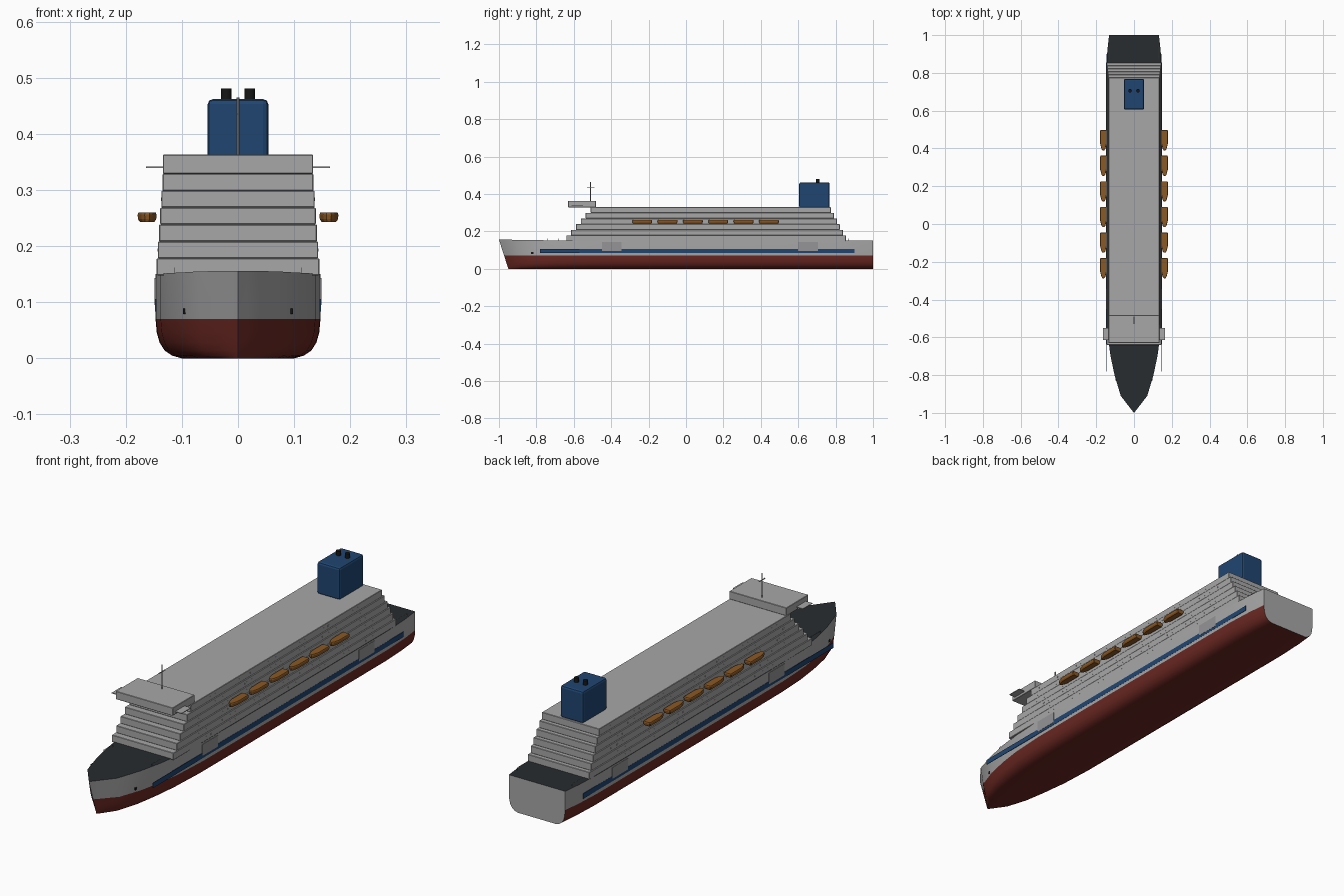
import bpy, bmesh, math
from mathutils import Matrix

if "Cube" in bpy.data.objects:
    bpy.data.objects.remove(bpy.data.objects["Cube"])


def mat(name, rgb):
    m = bpy.data.materials.new(name)
    m.diffuse_color = (*rgb, 1)
    m.use_nodes = True
    m.node_tree.nodes["Principled BSDF"].inputs["Base Color"].default_value = m.diffuse_color
    return m


GREY = mat("paint_grey", (0.39, 0.39, 0.39))
DOOR = mat("door_grey", (0.30, 0.30, 0.31))
RED = mat("antifouling_red", (0.145, 0.021, 0.016))
BLUE = mat("stripe_blue", (0.014, 0.06, 0.165))
ORANGE = mat("boat_orange", (0.26, 0.10, 0.018))
DARK = mat("deck_dark", (0.021, 0.025, 0.028))
BLACK = mat("black", (0.008, 0.008, 0.008))


def finish(bm, name, mats=(GREY,), smooth=None):
    bmesh.ops.recalc_face_normals(bm, faces=bm.faces)
    me = bpy.data.meshes.new(name)
    bm.to_mesh(me)
    bm.free()
    ob = bpy.data.objects.new(name, me)
    bpy.context.collection.objects.link(ob)
    for m in mats:
        me.materials.append(m)
    if smooth:
        bpy.context.view_layer.objects.active = ob
        ob.select_set(True)
        bpy.ops.object.shade_smooth_by_angle(angle=math.radians(smooth))
        ob.select_set(False)
    return ob


def add_box(bm, x0, x1, y0, y1, z0, z1):
    m = Matrix.Translation(((x0 + x1) / 2, (y0 + y1) / 2, (z0 + z1) / 2))
    bmesh.ops.create_cube(bm, size=1, matrix=m @ Matrix.Diagonal((abs(x1 - x0), y1 - y0, z1 - z0, 1)))


def box(name, x0, x1, y0, y1, z0, z1, m=GREY, bevel=0, segs=1):
    bm = bmesh.new()
    add_box(bm, x0, x1, y0, y1, z0, z1)
    if bevel:
        bmesh.ops.bevel(bm, geom=bm.edges[:], offset=bevel, segments=segs, affect='EDGES', profile=0.5)
    return finish(bm, name, [m])


def cyl(name, x, y, z0, z1, r, m=GREY, n=16):
    bm = bmesh.new()
    bmesh.ops.create_cone(bm, cap_ends=True, segments=n, radius1=r, radius2=r, depth=z1 - z0,
                          matrix=Matrix.Translation((x, y, (z0 + z1) / 2)))
    return finish(bm, name, [m], 40)


# Hull: lofted stations (y, half width, deck height) with a raked stem
stations = [(-1.0, 0.0, 0.156), (-0.98, 0.016, 0.156), (-0.91, 0.07, 0.155), (-0.8, 0.103, 0.153),
            (-0.7, 0.124, 0.152), (-0.6, 0.138, 0.151), (-0.45, 0.146, 0.15), (-0.2, 0.147, 0.15),
            (0.3, 0.147, 0.15), (0.8, 0.147, 0.15), (0.92, 0.141, 0.15), (1.0, 0.132, 0.15)]
section = [(0, 0), (0.68, 0), (0.80, 0.005), (0.89, 0.014), (0.95, 0.028), (0.985, 0.046), (1, 0.07), (1, None)]
bm = bmesh.new()
rings = []
for y, w, top in stations:
    half = []
    for f, z in section:
        z = top if z is None else z
        rake = 0.05 * (1 - z / top) * max(0, (-0.8 - y) / 0.2)
        half.append((f * w, y + rake, z))
    pts = [(-x, yy, z) for x, yy, z in reversed(half[1:])] + half
    rings.append([bm.verts.new(p) for p in pts])
for a, b in zip(rings, rings[1:]):
    for i in range(len(a) - 1):
        f = bm.faces.new((a[i], a[i + 1], b[i + 1], b[i]))
        f.material_index = 1 if f.calc_center_median().z < 0.072 else 0
    bm.faces.new((a[-1], a[0], b[0], b[-1])).material_index = 2
bm.faces.new(rings[-1])
bmesh.ops.remove_doubles(bm, verts=bm.verts, dist=1e-5)
finish(bm, "hull", [GREY, RED, DARK], 30)

# Stripes, loading doors and anchors on both sides
for s, side in ((-1, "left"), (1, "right")):
    box(f"stripe_{side}", s * 0.1455, s * 0.1476, -0.78, 0.90, 0.084, 0.106, BLUE)
    for y in (-0.45, 0.60):
        box(f"side_door_{side}", s * 0.142, s * 0.1485, y, y + 0.105, 0.095, 0.143, DOOR)
    box(f"anchor_{side}", s * 0.093, s * 0.098, -0.828, -0.816, 0.079, 0.089, BLACK)

# Superstructure: six stepped tiers with softened edges and rows of cabin windows
N, Z0, H = 6, 0.148, 0.0302
win = bmesh.new()
for i in range(N):
    hw, y0, y1 = 0.145 - 0.0021 * i, -0.64 + 0.026 * i, 0.855 - 0.016 * i
    z = Z0 + H * i
    box(f"tier_{i + 1}", -hw, hw, y0, y1, z, z + H, bevel=0.0015)
    for s in (-1, 1):
        for k in range(30):
            y = -0.47 + 0.04 * k
            add_box(win, s * (hw - 0.001), s * (hw + 0.0002), y, y + 0.016, z + 0.012, z + 0.018)
finish(win, "cabin_windows")

# Bridge with wings
box("bridge", -0.134, 0.134, -0.63, -0.482, 0.329, 0.363, bevel=0.0015)
for s, side in ((-1, "left"), (1, "right")):
    box(f"bridge_wing_{side}", s * 0.13, s * 0.164, -0.613, -0.55, 0.339, 0.342)

# Mast with crossbar
cyl("mast", 0, -0.51, 0.36, 0.465, 0.0025, n=8)
box("mast_crossbar", -0.0015, 0.0015, -0.53, -0.49, 0.434, 0.437)

# Funnel and exhaust pipes
box("funnel", -0.054, 0.054, 0.605, 0.768, 0.325, 0.462, BLUE, 0.009, 2)
for s, side in ((-1, "left"), (1, "right")):
    cyl(f"exhaust_pipe_{side}", s * 0.021, 0.705, 0.455, 0.481, 0.0095, BLACK)

# Lifeboats: blunt stern, pointed bow, narrower keel
plan = [(-1, 0.5), (-0.85, 0.535), (0.85, 0.535), (1, 0.5), (1, -0.2), (0.6, -0.46), (0.25, -0.535),
        (-0.25, -0.535), (-0.6, -0.46), (-1, -0.2)]
levels = [(0.243, 0.75, 0.94), (0.248, 0.95, 0.98), (0.256, 1, 1), (0.260, 0.9, 0.97)]
for s, side in ((-1, "left"), (1, "right")):
    for k in range(6):
        bm = bmesh.new()
        loops = [[bm.verts.new((s * 0.162 + 0.017 * px * sx, -0.234 + 0.1355 * k + 0.1 * py * sy, z))
                  for px, py in plan] for z, sx, sy in levels]
        for a, b in zip(loops, loops[1:]):
            for i in range(len(plan)):
                j = (i + 1) % len(plan)
                bm.faces.new((a[i], a[j], b[j], b[i]))
        bm.faces.new(loops[0])
        bm.faces.new(loops[-1])
        finish(bm, f"lifeboat_{side}_{k + 1}", [ORANGE])

# Short railings on the fore and aft decks
for s, side in ((-1, "left"), (1, "right")):
    for y0, y1, x in ((-0.74, -0.68, 0.112), (0.87, 0.95, 0.128)):
        bm = bmesh.new()
        add_box(bm, s * x, s * (x + 0.0008), y0, y1, 0.161, 0.162)
        for y in (y0, y1 - 0.001):
            add_box(bm, s * x, s * (x + 0.0008), y, y + 0.001, 0.15, 0.162)
        finish(bm, f"railing_{side}")
